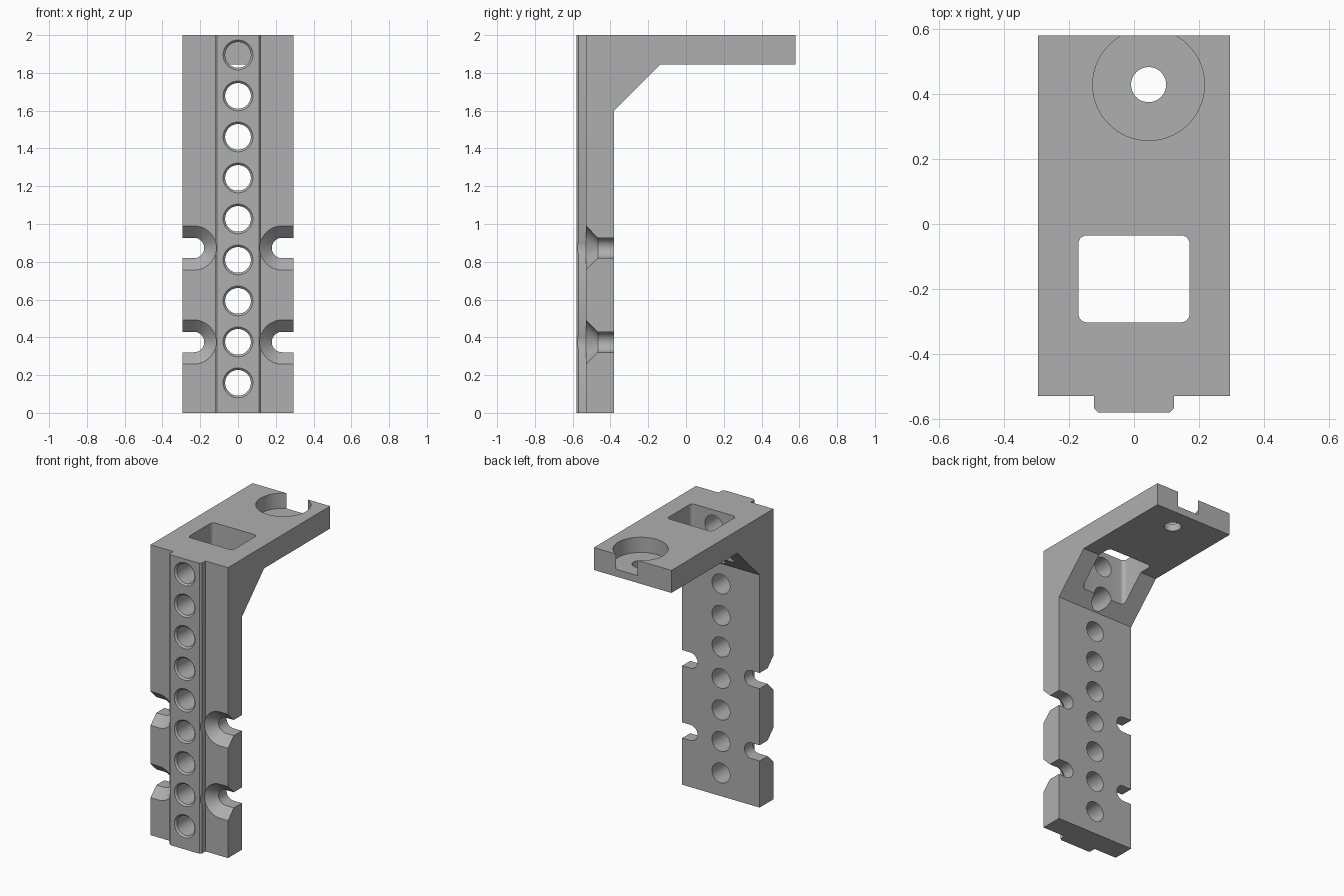
import bpy
import bmesh
from math import sin, cos, pi

cube = bpy.data.objects.get("Cube")
if cube:
    bpy.data.objects.remove(cube, do_unlink=True)

grey = bpy.data.materials.new("plain grey")
grey.use_nodes = True
colour = (0.43, 0.43, 0.43, 1)
grey.diffuse_color = colour
grey.node_tree.nodes["Principled BSDF"].inputs["Base Color"].default_value = colour

AXES = {"x": lambda a, b, t: (t, a, b),
        "y": lambda a, b, t: (a, t, b),
        "z": lambda a, b, t: (a, b, t)}


def loft(name, layers, axis):
    """Closed solid through matching outlines; layers = [(points, depth), ...]."""
    bm = bmesh.new()
    rings = [[bm.verts.new(AXES[axis](a, b, t)) for a, b in pts] for pts, t in layers]
    n = len(rings[0])
    for low, high in zip(rings, rings[1:]):
        for i in range(n):
            j = (i + 1) % n
            bm.faces.new((low[i], low[j], high[j], high[i]))
    bm.faces.new(rings[0])
    bm.faces.new(rings[-1])
    bmesh.ops.recalc_face_normals(bm, faces=bm.faces)
    mesh = bpy.data.meshes.new(name)
    bm.to_mesh(mesh)
    bm.free()
    mesh.materials.append(grey)
    obj = bpy.data.objects.new(name, mesh)
    bpy.context.collection.objects.link(obj)
    return obj


def prism(name, pts, t0, t1, axis):
    return loft(name, [(pts, t0), (pts, t1)], axis)


def circle(cx, cy, r, n=48):
    return [(cx + r * cos(2 * pi * i / n), cy + r * sin(2 * pi * i / n)) for i in range(n)]


def open_slot(cx, cz, r, side, n=24):
    """U outline: half circle on the inside, running out past the plate edge."""
    arc = [(cx - r * sin(pi * i / n), cz + r * cos(pi * i / n)) for i in range(n + 1)]
    return [(side * x, z) for x, z in arc + [(0.45, cz - r), (0.45, cz + r)]]


def rounded_rect(x0, x1, y0, y1, r, n=6):
    pts = []
    corners = [(x1 - r, y1 - r), (x0 + r, y1 - r), (x0 + r, y0 + r), (x1 - r, y0 + r)]
    for k, (cx, cy) in enumerate(corners):
        for i in range(n + 1):
            a = pi / 2 * (k + i / n)
            pts.append((cx + r * cos(a), cy + r * sin(a)))
    return pts


# Upright plate, gusset and shelf as one side profile
side_profile = [(-0.53, 0), (-0.38, 0), (-0.38, 1.602), (-0.137, 1.845),
                (0.58, 1.845), (0.58, 2), (-0.53, 2)]
bracket = prism("bracket", side_profile, -0.295, 0.295, "x")

# Raised front rib with chamfered edges
w, c = 0.123, 0.012
rib = prism("front_rib", [(-w, -0.5), (-w, -0.58 + c), (-w + c, -0.58),
                          (w - c, -0.58), (w, -0.58 + c), (w, -0.5)], 0, 2, "z")

cutters = []

# Column of chamfered holes down the rib
for i in range(9):
    z = 0.159 + 0.217 * i
    layers = [(circle(0, z, r), y) for r, y in ((0.089, -0.59), (0.068, -0.569), (0.068, -0.1))]
    cutters.append(loft("rib_hole_cutter", layers, "y"))

# Countersunk screw slots open to both sides
for z in (0.375, 0.873):
    for side in (-1, 1):
        steps = ((0.117, -0.62), (0.117, -0.53), (0.054, -0.467), (0.054, -0.3))
        layers = [(open_slot(0.233, z, r, side), y) for r, y in steps]
        cutters.append(loft("screw_slot_cutter", layers, "y"))

# Shelf window, round recess and its small through hole
cutters.append(prism("window_cutter", rounded_rect(-0.171, 0.171, -0.303, -0.035, 0.026),
                     1.5, 2.1, "z"))
cutters.append(prism("recess_cutter", circle(0.045, 0.429, 0.172, 72), 1.895, 2.1, "z"))
cutters.append(prism("shelf_hole_cutter", circle(0.045, 0.429, 0.054), 1.7, 2.05, "z"))

# Join the rib, cut the openings, then bake the result
for tool in [rib] + cutters:
    mod = bracket.modifiers.new(tool.name, "BOOLEAN")
    mod.object = tool
    mod.solver = "EXACT"
    mod.operation = "UNION" if tool is rib else "DIFFERENCE"
    tool.hide_render = True
bpy.context.view_layer.update()
baked = bpy.data.meshes.new_from_object(
    bracket.evaluated_get(bpy.context.evaluated_depsgraph_get()))
bracket.modifiers.clear()
bracket.data = baked
baked.materials.clear()
baked.materials.append(grey)
for poly in baked.polygons:
    poly.material_index = 0
for tool in [rib] + cutters:
    bpy.data.objects.remove(tool, do_unlink=True)

bpy.ops.object.select_all(action="DESELECT")
bracket.select_set(True)
bpy.context.view_layer.objects.active = bracket
bpy.ops.object.shade_smooth_by_angle(angle=pi / 6)
